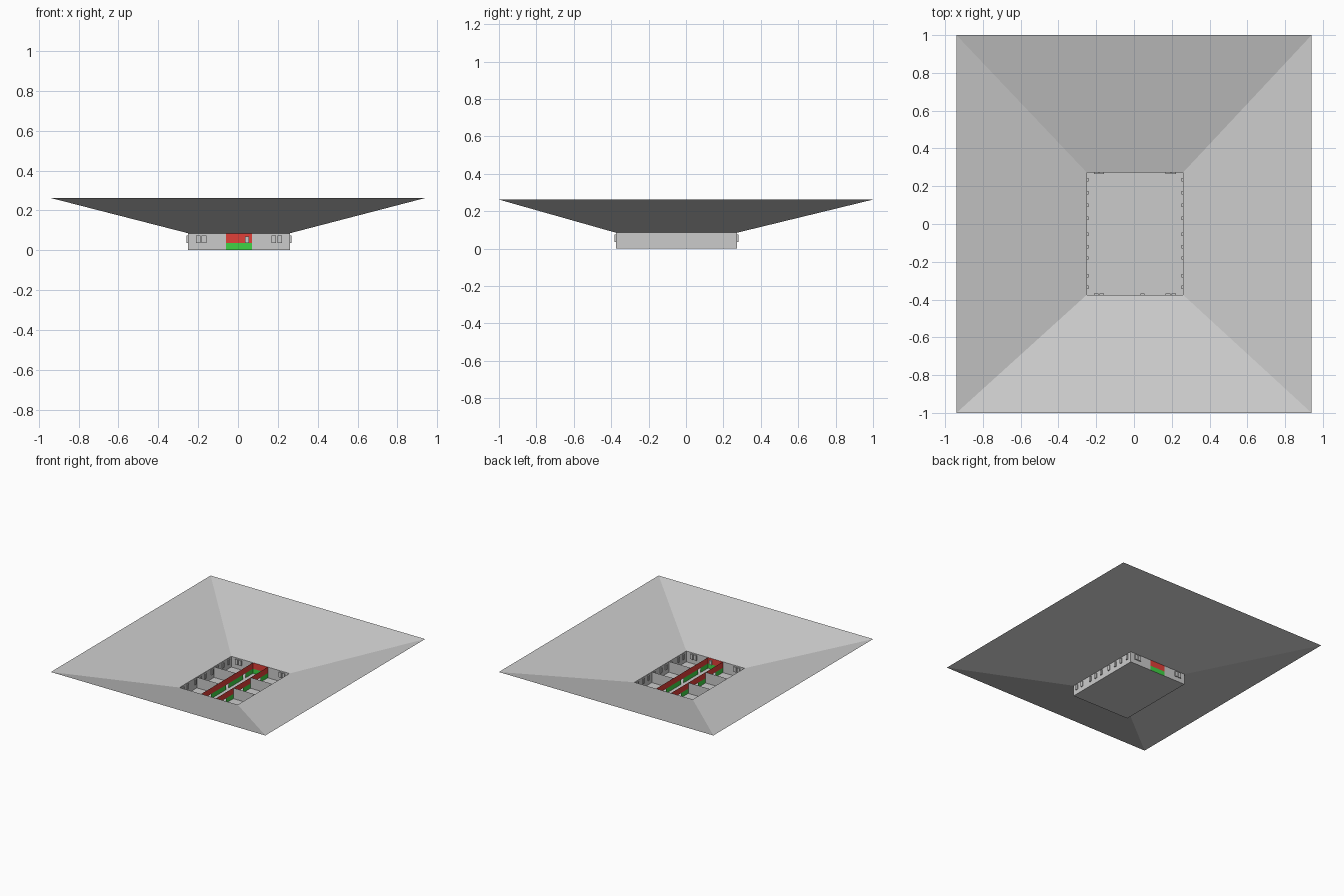
import bpy

if "Cube" in bpy.data.objects:
    bpy.data.objects.remove(bpy.data.objects["Cube"])

# Main levels and plan limits
X0, X1, Y0, Y1 = -0.25, 0.26, -0.375, 0.273
CX0, CX1 = -0.06, 0.07
EAVE, RIM, DADO = 0.085, 0.262, 0.037
THIRD = (Y1 - Y0) / 3


def material(name, color):
    m = bpy.data.materials.new(name)
    m.diffuse_color = color
    m.use_nodes = True
    m.node_tree.nodes["Principled BSDF"].inputs["Base Color"].default_value = m.diffuse_color
    return m


def mesh(name, quads, mat=None):
    verts = [v for q in quads for v in q]
    faces = [tuple(range(i * 4, i * 4 + 4)) for i in range(len(quads))]
    me = bpy.data.meshes.new(name)
    me.from_pydata(verts, [], faces)
    ob = bpy.data.objects.new(name, me)
    bpy.context.collection.objects.link(ob)
    if mat:
        me.materials.append(mat)
    return ob


def wall(xa, ya, xb, yb, z0, z1):
    return [(xa, ya, z0), (xb, yb, z0), (xb, yb, z1), (xa, ya, z1)]


def floor(xa, xb, ya, yb, z):
    return [(xa, ya, z), (xb, ya, z), (xb, yb, z), (xa, yb, z)]


def box(name, x, y, z0, z1, sx, sy):
    bpy.ops.mesh.primitive_cube_add(size=1, location=(x, y, (z0 + z1) / 2))
    ob = bpy.context.object
    ob.name = name
    ob.scale = (sx, sy, z1 - z0)


red = material("red_paint", (0.75, 0.05, 0.04, 1))
green = material("green_paint", (0.05, 0.65, 0.06, 1))
clear = material("clear_white", (1, 1, 1, 0.03))

# Sloping surround, four panels rising outward from the opening
inner = [(X0, Y0, EAVE), (X1, Y0, EAVE), (X1, Y1, EAVE), (X0, Y1, EAVE)]
outer = [(-0.94, -1, RIM), (0.94, -1, RIM), (0.94, 1, RIM), (-0.94, 1, RIM)]
mesh("sloping_surround", [[outer[i], outer[(i + 1) % 4], inner[(i + 1) % 4], inner[i]]
                          for i in range(4)])

# Corridor floor
mesh("corridor_floor", [floor(CX0, CX1, Y0, Y1, 0)])

# Red upper walls, continuous round the corridor
uppers = [wall(x, Y0, x, Y1, DADO, EAVE) for x in (CX0, CX1)]
uppers += [wall(CX0, y, CX1, y, DADO, EAVE) for y in (Y0, Y1)]
mesh("corridor_upper_walls", uppers, red)

# Green lower walls, broken by a doorway in the middle of each third
doors = [Y0 + THIRD * (i + 0.5) for i in range(3)]
starts = [Y0] + [d + 0.015 for d in doors]
ends = [d - 0.015 for d in doors] + [Y1]
lowers = [wall(x, a, x, b, 0, DADO) for x in (CX0, CX1) for a, b in zip(starts, ends)]
lowers += [wall(CX0, y, CX1, y, 0, DADO) for y in (Y0, Y1)]
mesh("corridor_lower_walls", lowers, green)

# Clear rooms on both sides: floors, partitions and outer walls
rooms = []
for xo, xi in ((X0, CX0), (CX1, X1)):
    rooms += [floor(xo, xi, Y0 + i * THIRD, Y0 + (i + 1) * THIRD, 0) for i in range(3)]
    rooms += [wall(xo, Y0 + i * THIRD, xi, Y0 + i * THIRD, 0, EAVE) for i in range(4)]
rooms += [wall(x, Y0, x, Y1, 0, EAVE) for x in (X0, X1)]
mesh("clear_rooms", rooms, clear)

# Window posts along the long sides
for x in (X0, X1):
    for y in (-0.335, -0.275, -0.18, -0.12, -0.055, 0.03, 0.10, 0.165, 0.235):
        box("side_window_post", x, y, 0.035, 0.075, 0.016, 0.018)

# Window posts along the short ends
for y in (Y0, Y1):
    for x in (-0.2, -0.17, 0.18, 0.21):
        box("end_window_post", x, y, 0.035, 0.075, 0.024, 0.016)
box("corridor_end_post", 0.045, Y0, 0.035, 0.068, 0.02, 0.016)
